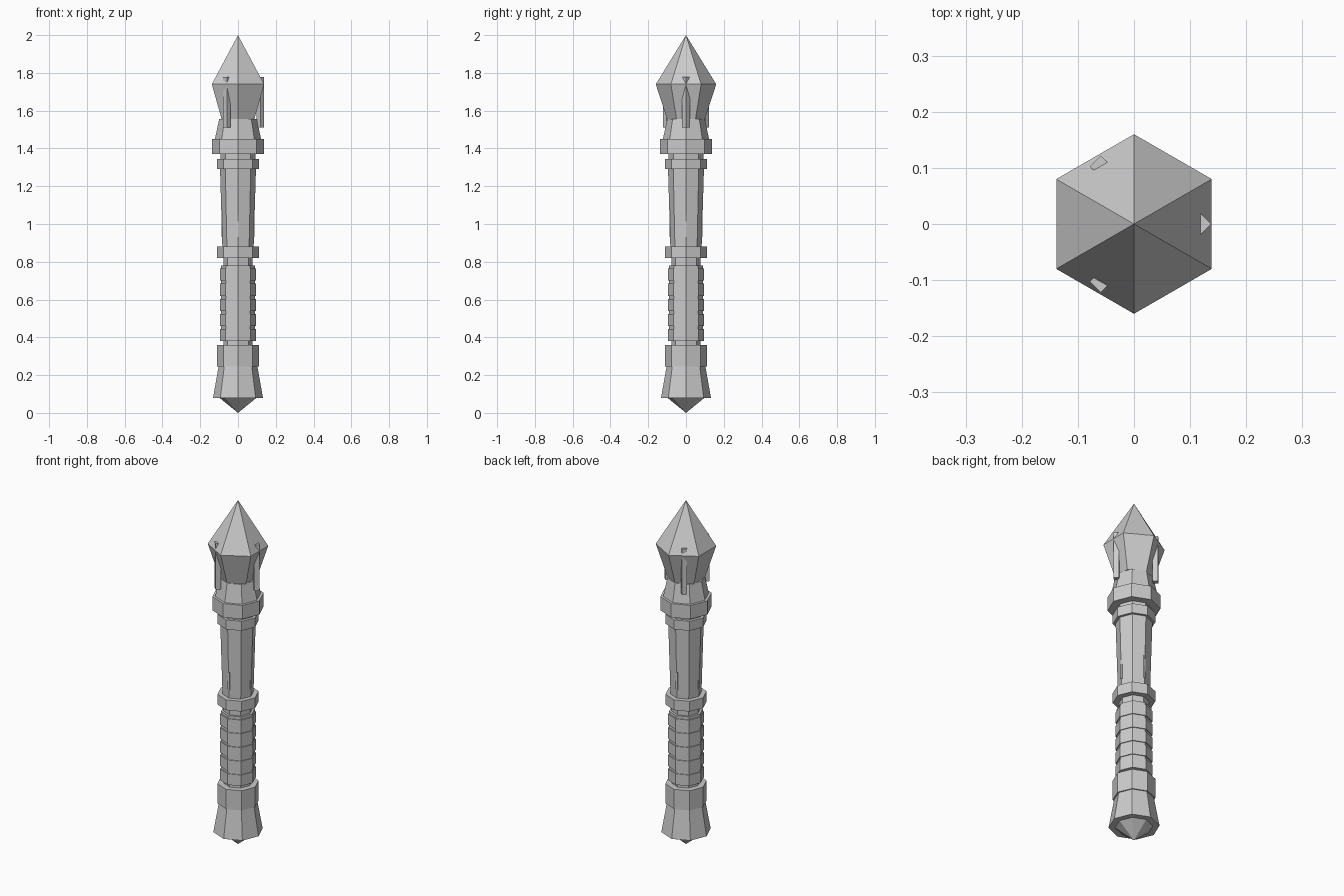
import bpy, bmesh, math

if "Cube" in bpy.data.objects:
    bpy.data.objects.remove(bpy.data.objects["Cube"])

# one plain grey for the whole model
grey = bpy.data.materials.new("plain_grey")
grey.diffuse_color = (0.6, 0.6, 0.6, 1)
grey.use_nodes = True
grey.node_tree.nodes["Principled BSDF"].inputs["Base Color"].default_value = grey.diffuse_color


def frustum(name, z0, z1, r0, r1, sides=8, x=0, y=0, start=90):
    """Faceted drum or cone; a corner sits at the start angle."""
    bm = bmesh.new()

    def ring(z, r):
        if r == 0:
            return [bm.verts.new((x, y, z))]
        angs = [math.radians(start + 360 * i / sides) for i in range(sides)]
        return [bm.verts.new((x + r * math.cos(a), y + r * math.sin(a), z)) for a in angs]

    lo, hi = ring(z0, r0), ring(z1, r1)
    for i in range(sides):
        j = (i + 1) % sides
        quad = [lo[i % len(lo)], lo[j % len(lo)], hi[j % len(hi)], hi[i % len(hi)]]
        bm.faces.new(list(dict.fromkeys(quad)))
    for cap in (lo[::-1], hi):
        if len(cap) > 1:
            bm.faces.new(cap)
    bmesh.ops.recalc_face_normals(bm, faces=bm.faces)
    me = bpy.data.meshes.new(name)
    bm.to_mesh(me)
    bm.free()
    me.materials.append(grey)
    ob = bpy.data.objects.new(name, me)
    bpy.context.collection.objects.link(ob)
    return ob


# pommel and grip
frustum("pommel_tip", 0, 0.08, 0, 0.098)
frustum("pommel", 0.08, 0.245, 0.132, 0.103)
frustum("pommel_collar", 0.245, 0.36, 0.11, 0.11)
frustum("grip_core", 0.35, 0.83, 0.077, 0.077)
frustum("grip", 0.38, 0.78, 0.09, 0.09)
for i in range(5):
    z = 0.38 + 0.08 * i
    frustum("grip_wrap", z, z + 0.064, 0.095, 0.095)

# shaft with collars
frustum("lower_collar", 0.82, 0.88, 0.11, 0.11)
frustum("shaft", 0.88, 1.29, 0.083, 0.095)
frustum("upper_collar", 1.29, 1.345, 0.11, 0.11)
frustum("collar_spacer", 1.345, 1.37, 0.093, 0.093)
frustum("head_collar", 1.37, 1.45, 0.137, 0.137)
frustum("neck", 1.45, 1.555, 0.122, 0.1)

# thin inlays on four shaft corners
for i in range(4):
    a = math.pi / 2 * i
    frustum("shaft_inlay", 0.93, 1.15, 0.009, 0.009, 4,
            0.08 * math.cos(a), 0.08 * math.sin(a), 45)

# six-sided gem
frustum("gem_base", 1.555, 1.74, 0.1, 0.16, 6)
frustum("gem_point", 1.74, 2.0, 0.16, 0, 6)

# three upright prongs holding the gem
for i in range(3):
    a = math.radians(120 * i)
    frustum("prong", 1.51, 1.777, 0.02, 0.02, 4, 0.118 * math.cos(a), 0.118 * math.sin(a))
